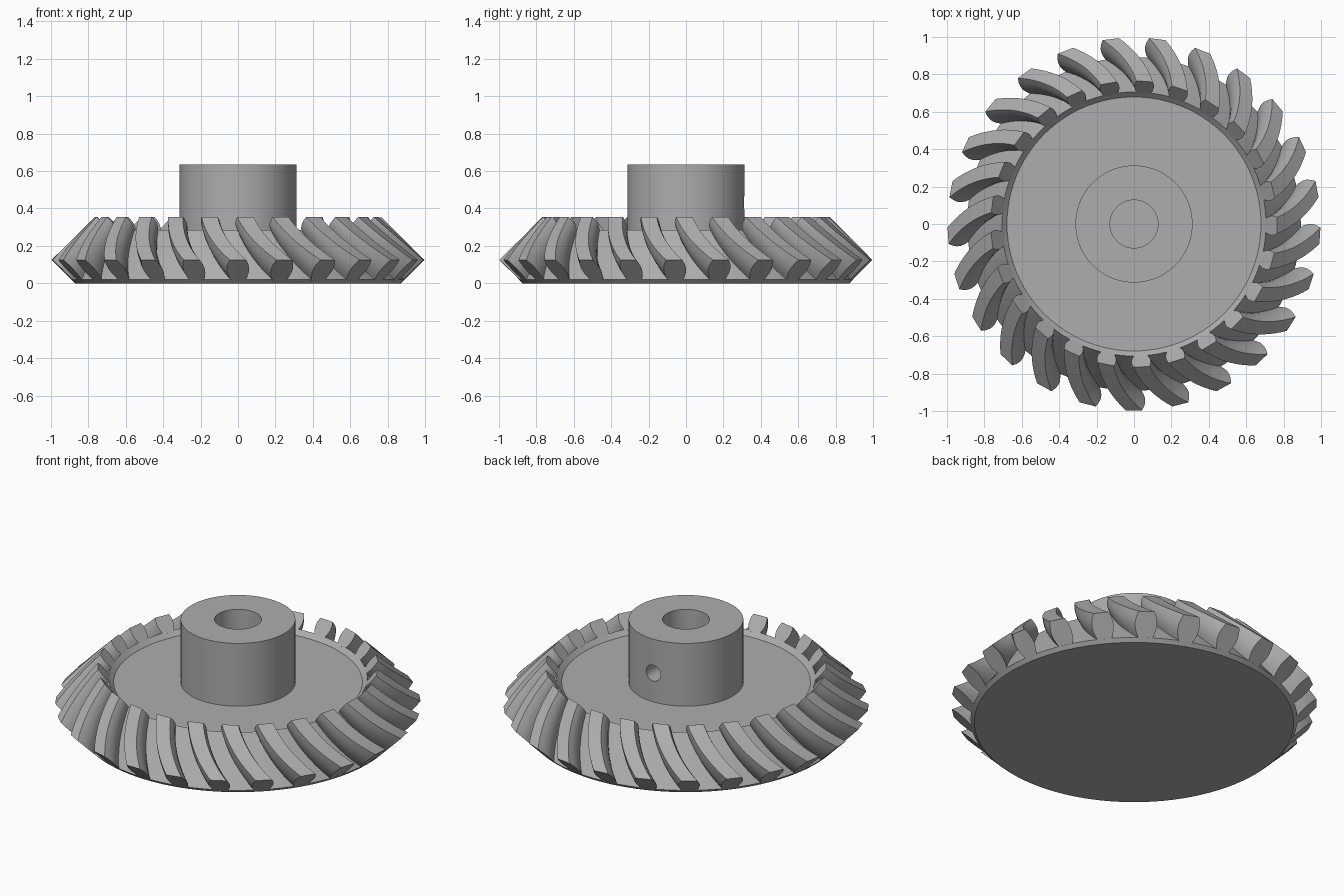
import bpy, bmesh, math
from mathutils import Vector

if "Cube" in bpy.data.objects:
    bpy.data.objects.remove(bpy.data.objects["Cube"], do_unlink=True)

TEETH = 25
HUB_R, HUB_TOP, BORE_R, WEB_Z = 0.313, 0.635, 0.128, 0.257

steel = bpy.data.materials.new("steel grey")
steel.use_nodes = True
GREY = (0.42, 0.42, 0.42, 1)
steel.diffuse_color = GREY
steel.node_tree.nodes["Principled BSDF"].inputs["Base Color"].default_value = GREY


def add_object(name, bm):
    bmesh.ops.recalc_face_normals(bm, faces=bm.faces)
    mesh = bpy.data.meshes.new(name)
    bm.to_mesh(mesh)
    bm.free()
    mesh.materials.append(steel)
    obj = bpy.data.objects.new(name, mesh)
    bpy.context.collection.objects.link(obj)
    return obj


def smooth(obj):
    bpy.ops.object.select_all(action="DESELECT")
    obj.select_set(True)
    bpy.context.view_layer.objects.active = obj
    bpy.ops.object.shade_smooth_by_angle(angle=math.radians(28))


def lathe(name, profile, steps=100):
    bm = bmesh.new()
    verts = [bm.verts.new((r, 0, z)) for r, z in profile]
    edges = [bm.edges.new(pair) for pair in zip(verts, verts[1:])]
    bmesh.ops.spin(bm, geom=verts + edges, axis=(0, 0, 1), cent=(0, 0, 0),
                   angle=math.tau, steps=steps)
    bmesh.ops.remove_doubles(bm, verts=bm.verts, dist=1e-4)
    return add_object(name, bm)


# Root cone, recessed web and bored hub in one turned profile
body = lathe("gear_body", [
    (0, 0), (0.872, 0), (0.892, 0.02), (0.706, 0.284), (0.679, WEB_Z),
    (HUB_R, WEB_Z), (HUB_R, HUB_TOP), (BORE_R, HUB_TOP), (BORE_R, WEB_Z), (0, WEB_Z)])

# Set screw hole through the back wall of the hub
bpy.ops.mesh.primitive_cylinder_add(vertices=32, radius=0.048, depth=0.3,
                                    location=(0, 0.25, 0.43),
                                    rotation=(math.pi / 2, 0, 0))
cutter = bpy.context.object
cutter.name = "screw_hole_cutter"
cutter.hide_render = True
cut = body.modifiers.new("screw_hole", "BOOLEAN")
cut.object = cutter
cut.solver = "EXACT"
bpy.context.view_layer.objects.active = body
bpy.ops.object.modifier_apply(modifier=cut.name)
bpy.data.objects.remove(cutter, do_unlink=True)
smooth(body)

# Corners of a tooth in (radius, height): large end, then small end
ROOT = Vector((0.885, 0.013)), Vector((0.7, 0.278))
TIP = Vector((0.997, 0.125)), Vector((0.766, 0.355))
# Half thickness from root to tip: (depth, large end, small end)
FLANK = [(0, 0.036, 0.034), (0.2, 0.049, 0.043), (0.4, 0.058, 0.05),
         (0.6, 0.06, 0.052), (0.8, 0.055, 0.05), (1, 0.044, 0.044)]
SECTIONS = 10


def tooth_ring(bm, t, base):
    """One cross-section at t along the tooth, turned along the spiral."""
    angle = base - 0.2 * (1.35 * t - 0.35 * t * t)
    sides = [(s, a, b, -1) for s, a, b in FLANK]
    sides += [(s, a, b, 1) for s, a, b in reversed(FLANK)]
    ring = []
    for s, large, small, side in sides:
        r, z = ROOT[0].lerp(ROOT[1], t).lerp(TIP[0].lerp(TIP[1], t), s)
        turn = angle + side * (large + (small - large) * t) / r
        ring.append(bm.verts.new((r * math.cos(turn), r * math.sin(turn), z)))
    return ring


# Spiral teeth
bm = bmesh.new()
for k in range(TEETH):
    base = -math.pi / 2 + k * math.tau / TEETH
    rings = [tooth_ring(bm, i / SECTIONS, base) for i in range(SECTIONS + 1)]
    for a, b in zip(rings, rings[1:]):
        for i in range(len(a)):
            j = (i + 1) % len(a)
            bm.faces.new((a[i], a[j], b[j], b[i]))
    bm.faces.new(rings[0])
    bm.faces.new(rings[-1])
smooth(add_object("spiral_teeth", bm))
